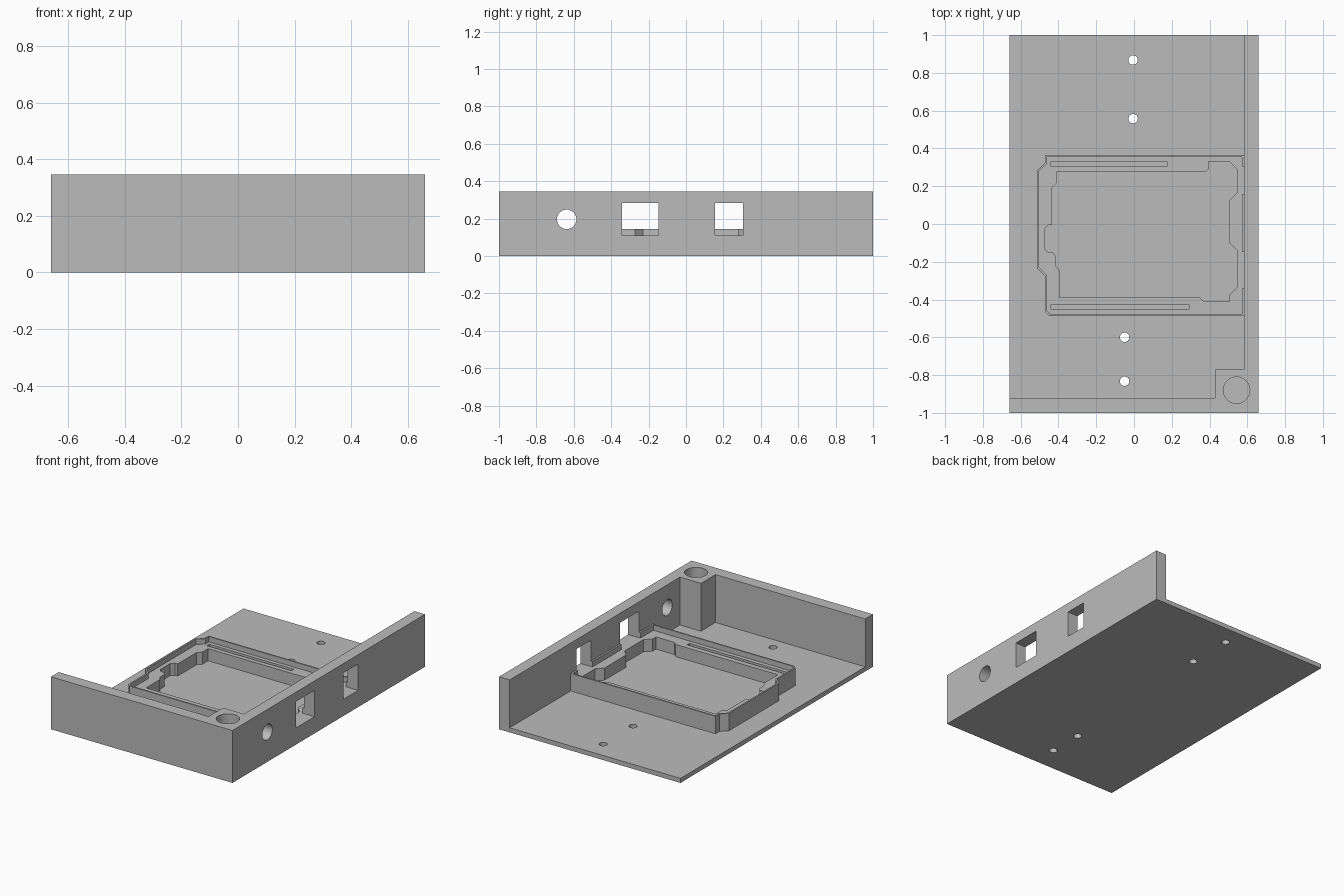
import bpy
import bmesh
from math import cos, sin, tau

cube = bpy.data.objects.get("Cube")
if cube:
    bpy.data.objects.remove(cube, do_unlink=True)

grey = bpy.data.materials.new("plain grey")
grey.use_nodes = True
tone = (0.5, 0.5, 0.5, 1)
grey.diffuse_color = tone
grey.node_tree.nodes["Principled BSDF"].inputs["Base Color"].default_value = tone

WALL_TOP, FLOOR, LEDGE, RIM = 0.345, 0.03, 0.11, 0.145
HIGH = 0.6


def prism(name, outline, low, high, axis="z"):
    """Extrude a closed outline; axis x reads the outline as (y, z)."""
    place = (lambda a, b, h: (a, b, h)) if axis == "z" else (lambda a, b, h: (h, a, b))
    bm = bmesh.new()
    base = bm.faces.new([bm.verts.new(place(a, b, low)) for a, b in outline])
    top = bmesh.ops.extrude_face_region(bm, geom=[base])["geom"]
    shift = place(0, 0, high - low)
    bmesh.ops.translate(bm, vec=shift, verts=[v for v in top if isinstance(v, bmesh.types.BMVert)])
    bmesh.ops.recalc_face_normals(bm, faces=bm.faces)
    mesh = bpy.data.meshes.new(name)
    bm.to_mesh(mesh)
    bm.free()
    mesh.materials.append(grey)
    obj = bpy.data.objects.new(name, mesh)
    bpy.context.collection.objects.link(obj)
    return obj


def rect(a0, a1, b0, b1):
    return [(a0, b0), (a1, b0), (a1, b1), (a0, b1)]


def circle(a, b, r, n=40):
    return [(a + r * cos(tau * i / n), b + r * sin(tau * i / n)) for i in range(n)]


def combine(target, tool, operation="DIFFERENCE"):
    """Apply a boolean and discard the tool."""
    tool.hide_render = True
    mod = target.modifiers.new(tool.name, "BOOLEAN")
    mod.operation = operation
    mod.solver = "EXACT"
    mod.object = tool
    bpy.context.view_layer.objects.active = target
    bpy.ops.object.modifier_apply(modifier=mod.name)
    bpy.data.objects.remove(tool, do_unlink=True)


def tray_outline(inset, right):
    """Board tray outline with its shallow bulge on the left."""
    i = inset
    return [(right, 0.365 - i), (-0.47 + i, 0.365 - i), (-0.47 + i, 0.325 - i / 2),
            (-0.512 + i, 0.285 - i / 2), (-0.512 + i, -0.235 + i / 2),
            (-0.47 + i, -0.277 + i / 2), (-0.47 + i, -0.465 + i / 2),
            (-0.45 + i / 2, -0.487 + i), (right, -0.487 + i)]


# Enclosure: floor, front wall, right wall and corner post
body = prism("enclosure", rect(-0.66, 0.66, -1, 1), 0, WALL_TOP)
cavity = [(-0.8, -0.92), (0.43, -0.92), (0.43, -0.77), (0.583, -0.77), (0.583, 1.2), (-0.8, 1.2)]
combine(body, prism("cavity", cavity, FLOOR, HIGH))

# Board tray with thin rim, ledge and shaped pocket
tray = prism("board_tray", tray_outline(0, 0.61), FLOOR / 2, RIM)
combine(tray, prism("board_recess", tray_outline(0.01, 0.572), LEDGE, HIGH))
pocket = [(-0.41, 0.275), (0.38, 0.275), (0.395, 0.29), (0.395, 0.33), (0.505, 0.33),
          (0.545, 0.29), (0.545, 0.165), (0.505, 0.125), (0.505, -0.1), (0.545, -0.14),
          (0.545, -0.335), (0.505, -0.375), (0.505, -0.41), (0.37, -0.41), (0.35, -0.39),
          (-0.395, -0.39), (-0.395, -0.245), (-0.415, -0.22), (-0.415, -0.17),
          (-0.43, -0.15), (-0.455, -0.15), (-0.475, -0.13), (-0.475, -0.03),
          (-0.455, -0.005), (-0.435, -0.005), (-0.435, 0.19), (-0.41, 0.215)]
combine(tray, prism("pocket", pocket, 0, HIGH))

# Pin slots in the ledge
for x1, y0, y1 in ((0.175, 0.305, 0.33), (0.29, -0.45, -0.425)):
    combine(tray, prism("pin_slot", rect(-0.44, x1, y0, y1), 0.07, HIGH))
combine(body, tray, "UNION")

# Connector windows and button hole in the right wall
for y0, y1 in ((-0.342, -0.148), (0.155, 0.305)):
    combine(body, prism("window", rect(y0, y1, LEDGE, 0.283), 0.565, 0.8, "x"))
combine(body, prism("button_hole", circle(-0.638, 0.196, 0.052), 0.5, 0.8, "x"))

# Blind bore in the corner post and screw holes in the floor
combine(body, prism("post_bore", circle(0.543, -0.88, 0.07), FLOOR, HIGH))
for x, y in ((-0.005, 0.868), (-0.005, 0.558), (-0.05, -0.6), (-0.05, -0.832)):
    combine(body, prism("screw_hole", circle(x, y, 0.025, 24), -0.1, 0.1))

# Single material and smooth bores with crisp edges
body.data.materials.clear()
body.data.materials.append(grey)
for poly in body.data.polygons:
    poly.material_index = 0
bpy.ops.object.select_all(action="DESELECT")
body.select_set(True)
bpy.context.view_layer.objects.active = body
bpy.ops.object.shade_smooth_by_angle()
